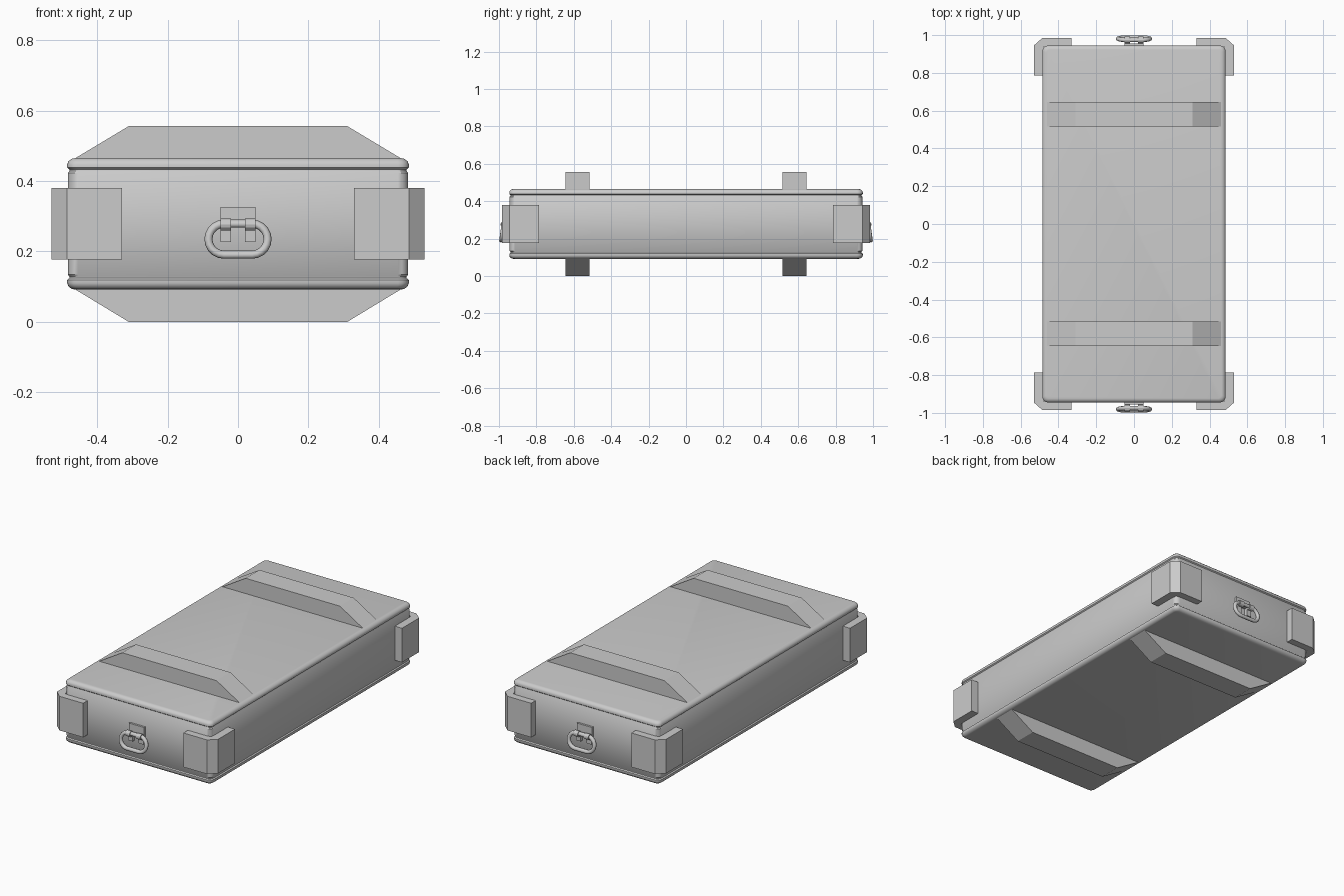
import bpy, bmesh, math
from mathutils import Vector

if "Cube" in bpy.data.objects:
    bpy.data.objects.remove(bpy.data.objects["Cube"])


def make_object(name, bm, smooth=None):
    bmesh.ops.recalc_face_normals(bm, faces=bm.faces)
    mesh = bpy.data.meshes.new(name)
    bm.to_mesh(mesh)
    bm.free()
    ob = bpy.data.objects.new(name, mesh)
    bpy.context.collection.objects.link(ob)
    if smooth:
        bpy.ops.object.select_all(action='DESELECT')
        ob.select_set(True)
        bpy.context.view_layer.objects.active = ob
        bpy.ops.object.shade_smooth_by_angle(angle=math.radians(smooth))
    return ob


def bridge(bm, a, b):
    for i in range(len(a)):
        j = (i + 1) % len(a)
        bm.faces.new((a[i], a[j], b[j], b[i]))


def prism(name, outline, offset):
    bm = bmesh.new()
    a = [bm.verts.new(p) for p in outline]
    b = [bm.verts.new(Vector(p) + Vector(offset)) for p in outline]
    bm.faces.new(a)
    bm.faces.new(b)
    bridge(bm, a, b)
    return make_object(name, bm)


def rounded_rect(hx, hy, r, n=4):
    pts = []
    for k, (sx, sy) in enumerate(((1, 1), (-1, 1), (-1, -1), (1, -1))):
        for i in range(n + 1):
            t = math.pi / 2 * (k + i / n)
            pts.append((sx * (hx - r) + r * math.cos(t), sy * (hy - r) + r * math.sin(t)))
    return pts


# Case body: rounded rectangle loops stacked up, with a groove near each rim
bm = bmesh.new()
half = [(0.022, 0.092), (0.012, 0.094), (0.003, 0.102), (0, 0.11), (0, 0.119),
        (0.006, 0.124), (0.006, 0.129), (0.002, 0.134)]
profile = half + [(inset, 0.557 - z) for inset, z in reversed(half)]
loops = []
for inset, z in profile:
    loops.append([bm.verts.new((x, y, z))
                  for x, y in rounded_rect(0.485 - inset, 0.945 - inset, 0.03 - inset * 0.6)])
for a, b in zip(loops, loops[1:]):
    bridge(bm, a, b)
bm.faces.new(loops[0])
bm.faces.new(loops[-1])
make_object("case_body", bm, 40)

# Tapered runners on the lid and underside
for y, end in ((-0.645, "front"), (0.515, "back")):
    for side, z_base, z_tip in (("top", 0.463, 0.556), ("bottom", 0.094, 0.0)):
        prism(f"{side}_runner_{end}",
              [(-0.465, y, z_base), (0.465, y, z_base), (0.31, y, z_tip), (-0.31, y, z_tip)],
              (0, 0.13, 0))

# L-shaped corner guards with a chamfered outer edge
guard = [(0.33, 0.94), (0.33, 0.985), (0.485, 0.985), (0.53, 0.945),
         (0.53, 0.785), (0.48, 0.785), (0.48, 0.94)]
for sx in (-1, 1):
    for sy in (-1, 1):
        name = f"corner_guard_{'back' if sy > 0 else 'front'}_{'right' if sx > 0 else 'left'}"
        prism(name, [(sx * x, sy * y, 0.177) for x, y in guard], (0, 0, 0.203))


def box(name, x0, x1, y0, y1, z0, z1):
    return prism(name, [(x0, y0, z0), (x1, y0, z0), (x1, y1, z0), (x0, y1, z0)], (0, 0, z1 - z0))


def handle_ring(name, sy):
    # Flattened loop, hanging slightly outward from its hinge
    pts, tube, r = [], 8, 0.0115
    for k in (1, -1):
        for i in range(11):
            t = k * math.pi / 2 - math.pi * i / 10
            t = math.pi / 2 - math.pi * i / 10
            pts.append(Vector((k * (0.04 + 0.044 * math.cos(t)), 0, k * 0.044 * math.sin(t))))
    bm = bmesh.new()
    rings = []
    lean = math.radians(8)
    for i, p in enumerate(pts):
        tangent = (pts[(i + 1) % len(pts)] - pts[i - 1]).normalized()
        out = tangent.cross(Vector((0, 1, 0)))
        ring = []
        for j in range(tube):
            a = 2 * math.pi * j / tube
            v = p + r * (math.cos(a) * out + math.sin(a) * Vector((0, 1, 0)))
            y = 0.981 + v.y - v.z * math.sin(lean)
            ring.append(bm.verts.new((v.x, sy * y, 0.235 + v.z)))
        rings.append(ring)
    for i in range(len(rings)):
        bridge(bm, rings[i], rings[(i + 1) % len(rings)])
    make_object(name, bm, 60)


# Ring handles with hinge plates on both ends
for sy, end in ((-1, "front"), (1, "back")):
    handle_ring(f"handle_ring_{end}", sy)
    box(f"hinge_plate_{end}", -0.05, 0.05, sy * 0.938, sy * 0.955, 0.275, 0.326)
    for x, side in ((-0.05, "left"), (0.02, "right")):
        box(f"hinge_tab_{end}_{side}", x, x + 0.03, sy * 0.938, sy * 0.962, 0.227, 0.28)
        # Barrel sleeve wrapping the ring
        sleeve = [(x, sy * 0.975 + 0.017 * math.cos(math.pi * k / 6),
                   0.276 + 0.017 * math.sin(math.pi * k / 6)) for k in range(12)]
        prism(f"hinge_sleeve_{end}_{side}", sleeve, (0.03, 0, 0))
